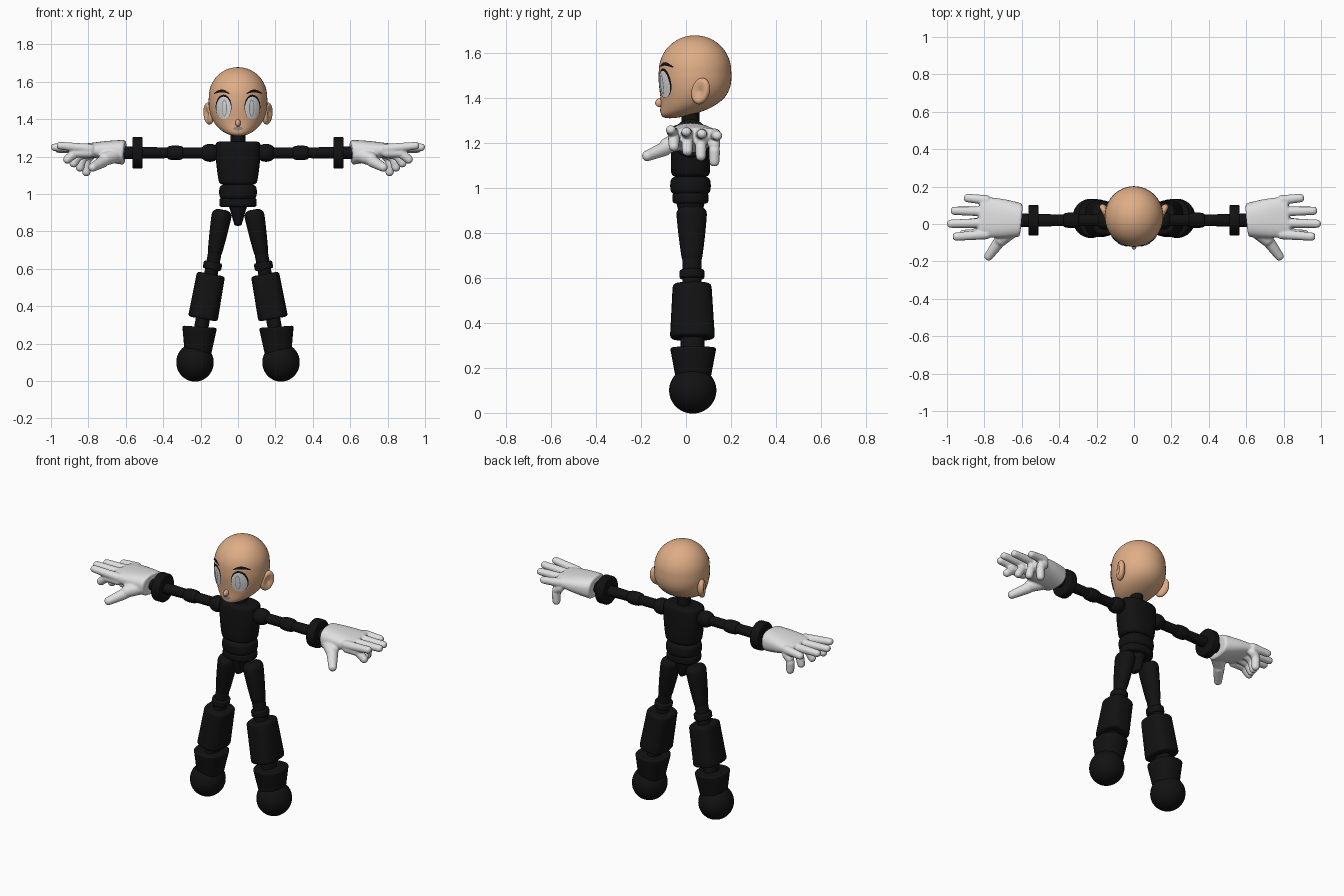
import bpy, bmesh, math
from mathutils import Vector, Matrix
from mathutils.bvhtree import BVHTree

cube = bpy.data.objects.get("Cube")
if cube:
    bpy.data.objects.remove(cube)


def material(name, red, green, blue):
    mat = bpy.data.materials.new(name)
    mat.use_nodes = True
    mat.diffuse_color = (red, green, blue, 1)
    shader = mat.node_tree.nodes["Principled BSDF"]
    shader.inputs["Base Color"].default_value = mat.diffuse_color
    return mat


SKIN = material("skin", .74, .42, .24)
BLACK = material("black", .006, .006, .006)
GLOVE = material("glove white", .75, .75, .75)
EYE = material("eye white", .7, .7, .72)
GREY = material("grey", .25, .25, .25)


def finish(name, bm, mat, side=1):
    """Turn a bmesh into a smooth-shaded object, mirrored when side is -1."""
    if side < 0:
        bmesh.ops.scale(bm, verts=bm.verts, vec=(-1, 1, 1))
        bmesh.ops.reverse_faces(bm, faces=bm.faces)
    mesh = bpy.data.meshes.new(name)
    bm.to_mesh(mesh)
    bm.free()
    mesh.materials.append(mat)
    obj = bpy.data.objects.new(name, mesh)
    bpy.context.collection.objects.link(obj)
    bpy.ops.object.select_all(action="DESELECT")
    obj.select_set(True)
    bpy.context.view_layer.objects.active = obj
    bpy.ops.object.shade_smooth_by_angle(angle=math.radians(45))
    return obj


def add_barrel(bm, start, end, size, end_size=None, bulge=0, edge=.01, square=2, segments=32):
    """Barrel with rounded rims between two points; size is (across, front to back)."""
    start, end = Vector(start), Vector(end)
    size = Vector(size)
    end_size = Vector(end_size or size)
    axis = (end - start).normalized()
    length = (end - start).length
    deep = Vector((0, 1, 0))
    deep = (deep - axis * deep.dot(axis)).normalized()
    wide = deep.cross(axis)

    # Stations along the axis: rounded rim, even body, rounded rim
    corners = [math.radians(angle) for angle in range(0, 90, 18)]
    rim = [(edge * (1 - math.sin(a)), edge * (1 - math.cos(a))) for a in corners]
    rim = [(along, edge - inset) for along, inset in rim]
    stations = [(edge - along, edge - inset) for along, inset in rim]
    body = [(edge + (length - 2 * edge) * i / 8, 0) for i in range(9)]
    low = [(along, inset) for along, inset in zip([edge * (1 - math.cos(a)) for a in corners],
                                                  [edge * (1 - math.sin(a)) for a in corners])]
    stations = low + body + [(length - along, inset) for along, inset in reversed(low)]

    rows = []
    for along, inset in stations:
        t = along / length
        radii = size.lerp(end_size, t) * (1 + bulge * math.sin(math.pi * t))
        row = []
        for i in range(segments):
            c, s = math.cos(math.tau * i / segments), math.sin(math.tau * i / segments)
            across = (radii.x - inset) * math.copysign(abs(c) ** (2 / square), c)
            back = (radii.y - inset) * math.copysign(abs(s) ** (2 / square), s)
            row.append(bm.verts.new(start + axis * along + wide * across + deep * back))
        rows.append(row)
    for lower, upper in zip(rows, rows[1:]):
        for i in range(segments):
            bm.faces.new((lower[i - 1], lower[i], upper[i], upper[i - 1]))
    bm.faces.new(rows[0])
    bm.faces.new(rows[-1])
    bmesh.ops.recalc_face_normals(bm, faces=bm.faces)


def barrel(name, start, end, size, end_size=None, side=1, **options):
    bm = bmesh.new()
    add_barrel(bm, start, end, size, end_size, **options)
    return finish(name, bm, BLACK, side)


def ball(name, centre, radii, mat, side=1, turn=Matrix(), shape=None):
    """Ellipsoid whose unit sphere may first be reshaped by a rule."""
    bm = bmesh.new()
    bmesh.ops.create_uvsphere(bm, u_segments=48, v_segments=32, radius=1)
    for vert in bm.verts:
        if shape:
            shape(vert.co)
    bm.transform(Matrix.Translation(centre) @ turn @ Matrix.Diagonal((*radii, 1)))
    return finish(name, bm, mat, side)


def head_shape(p):
    """Longer below the brow, with the jaw drawn forward to the chin."""
    drop = max(0, -p.z)
    p.x *= 1 + drop / 8
    p.y = p.y * (1 + drop / 8) - .7 * drop ** 4
    p.z -= drop / 3


def ear_shape(p):
    """Hollow out the outer side, leaving a rim."""
    if p.x > 0:
        p.x -= max(0, .8 - math.hypot(p.y, p.z))


head = ball("head", (0, .04, 1.52), (.156, .161, .158), SKIN, shape=head_shape)
ball("nose", (0, -.112, 1.38), (.014, .026, .02), SKIN, turn=Matrix.Rotation(.3, 4, "X"))

# Face details are thin plates laid on the head
bpy.context.view_layer.update()
surface = BVHTree.FromObject(head, bpy.context.evaluated_depsgraph_get())


def plate(name, shape, lift, mat, side=1, rows=6, columns=32):
    """Lay shape(u, v) -> (x, z) onto the front of the head."""
    bm = bmesh.new()
    grid = []
    for i in range(rows + 1):
        line = []
        for j in range(columns + 1):
            x, z = shape(i / rows, j / columns)
            hit, normal, _, _ = surface.ray_cast(Vector((x, -1, z)), Vector((0, 1, 0)))
            line.append(bm.verts.new(hit + normal * lift))
        grid.append(line)
    for a, b in zip(grid, grid[1:]):
        for j in range(columns):
            bm.faces.new((a[j], b[j], b[j + 1], a[j + 1]))
    bmesh.ops.remove_doubles(bm, verts=bm.verts, dist=.00001)
    return finish(name, bm, mat, side)


def oval(x, z, width, height):
    return lambda u, v: (x + width * u * math.cos(v * math.tau), z + height * u * math.sin(v * math.tau))


def brow(u, v):
    arch = math.sin(math.pi * (.1 + .8 * v))
    return .045 + .08 * v, 1.53 + .02 * arch + .015 * arch * (.5 - u)


plate("mouth", oval(0, 1.35, .026, .01), .002, GREY)

# Neck and torso segments stacked on the spine


def spine(height):
    return Vector((0, .02, height))


barrel("neck", spine(1.24), spine(1.37), (.04, .04))
barrel("chest", spine(1.05), spine(1.28), (.1, .085), (.12, .08), bulge=.06, edge=.02, square=2.6)
barrel("abdomen", spine(.97), spine(1.05), (.095, .085), bulge=.06, edge=.02, square=2.4)
barrel("waist", spine(.93), spine(.98), (.1, .08), edge=.015, square=2.4)
barrel("pelvis", spine(.83), spine(.94), (.018, .035), (.05, .065))


def arm(distance):
    return Vector((distance, .02, 1.22))


def leg(t):
    return Vector((.085, .025, .9)).lerp(Vector((.23, .03, .1)), t)


for side, tag in ((1, "left_"), (-1, "right_")):
    # Eyes, brows and ears
    plate(tag + "eye_outline", oval(.076, 1.466, .042, .065), .002, BLACK, side)
    plate(tag + "eye", oval(.075, 1.46, .038, .06), .004, EYE, side)
    plate(tag + "iris_rim", oval(.07, 1.46, .013, .045), .0055, GREY, side)
    plate(tag + "iris", oval(.07, 1.46, .01, .04), .007, EYE, side)
    plate(tag + "eyebrow", brow, .004, BLACK, side)
    lean = Matrix.Rotation(-.45, 4, "Z") @ Matrix.Rotation(-.3, 4, "X")
    ball(tag + "ear", (.156, .065, 1.43), (.025, .043, .06), SKIN, side, lean, ear_shape)

    # Arm
    ball(tag + "shoulder", arm(.15), (.055, .05, .048), BLACK, side)
    barrel(tag + "upper_arm", arm(.1), arm(.35), (.029, .031), side=side)
    barrel(tag + "elbow", arm(.29), arm(.38), (.034, .036), side=side, bulge=.15, edge=.015)
    barrel(tag + "forearm", arm(.35), arm(.62), (.028, .03), (.034, .036), side=side)
    barrel(tag + "bracelet", arm(.51), arm(.565), (.085, .082), side=side)

    # Gloved hand: palm, thumb, straight fingers and the curled set beneath
    bm = bmesh.new()
    add_barrel(bm, (.605, .02, 1.222), (.83, .04, 1.24), (.067, .09), (.028, .105), bulge=.08, square=2.5)
    thumb = Vector((.65, -.03, 1.21)), Vector((.73, -.1, 1.18)), Vector((.79, -.19, 1.135))
    add_barrel(bm, thumb[0], thumb[1], (.042, .042), (.034, .034), edge=.02)
    add_barrel(bm, thumb[1] - Vector((.02, -.02, 0)), thumb[2], (.034, .034), (.022, .022), edge=.02)
    for finger in range(4):
        spread = finger - 1.5
        knuckle = Vector((.77, .036 + .06 * spread, 1.24))
        tip = Vector((1 - .025 * (spread + .4) ** 2, .036 + .07 * spread, 1.26 - .01 * finger))
        add_barrel(bm, knuckle, tip, (.027, .027), (.02, .022), edge=.018)
        root = knuckle - Vector((0, 0, .02))
        curl = Vector((.93 - .04 * finger, root.y, 1.17 - .025 * finger))
        bend = root.lerp(curl, .6) + Vector((.03, 0, .03))
        add_barrel(bm, root, bend, (.026, .026), edge=.02)
        add_barrel(bm, bend.lerp(root, .2), curl, (.026, .026), (.022, .022), edge=.02)
    hand = finish(tag + "hand", bm, GLOVE, side)
    fuse = hand.modifiers.new("Fuse", "REMESH")
    fuse.mode, fuse.voxel_size, fuse.use_smooth_shade = "VOXEL", .006, True
    soft = hand.modifiers.new("Soften", "SMOOTH")
    soft.factor, soft.iterations = .5, 4

    # Leg
    barrel(tag + "thigh", leg(-.02), leg(.3), (.055, .07), (.036, .042), side=side, bulge=.05, edge=.035)
    barrel(tag + "knee", leg(.2), leg(.45), (.036, .043), side=side)
    barrel(tag + "knee_ring", leg(.33), leg(.38), (.05, .056), side=side)
    barrel(tag + "calf", leg(.41), leg(.71), (.076, .086), (.08, .1), side=side, edge=.015, square=2.8)
    barrel(tag + "ankle", leg(.68), leg(.82), (.038, .053), side=side)
    barrel(tag + "boot_cuff", (.205, .032, .29), (.215, .032, .14), (.093, .103), (.07, .075), side=side, square=2.4)
    ball(tag + "foot", leg(1), (.1, .105, .103), BLACK, side)
